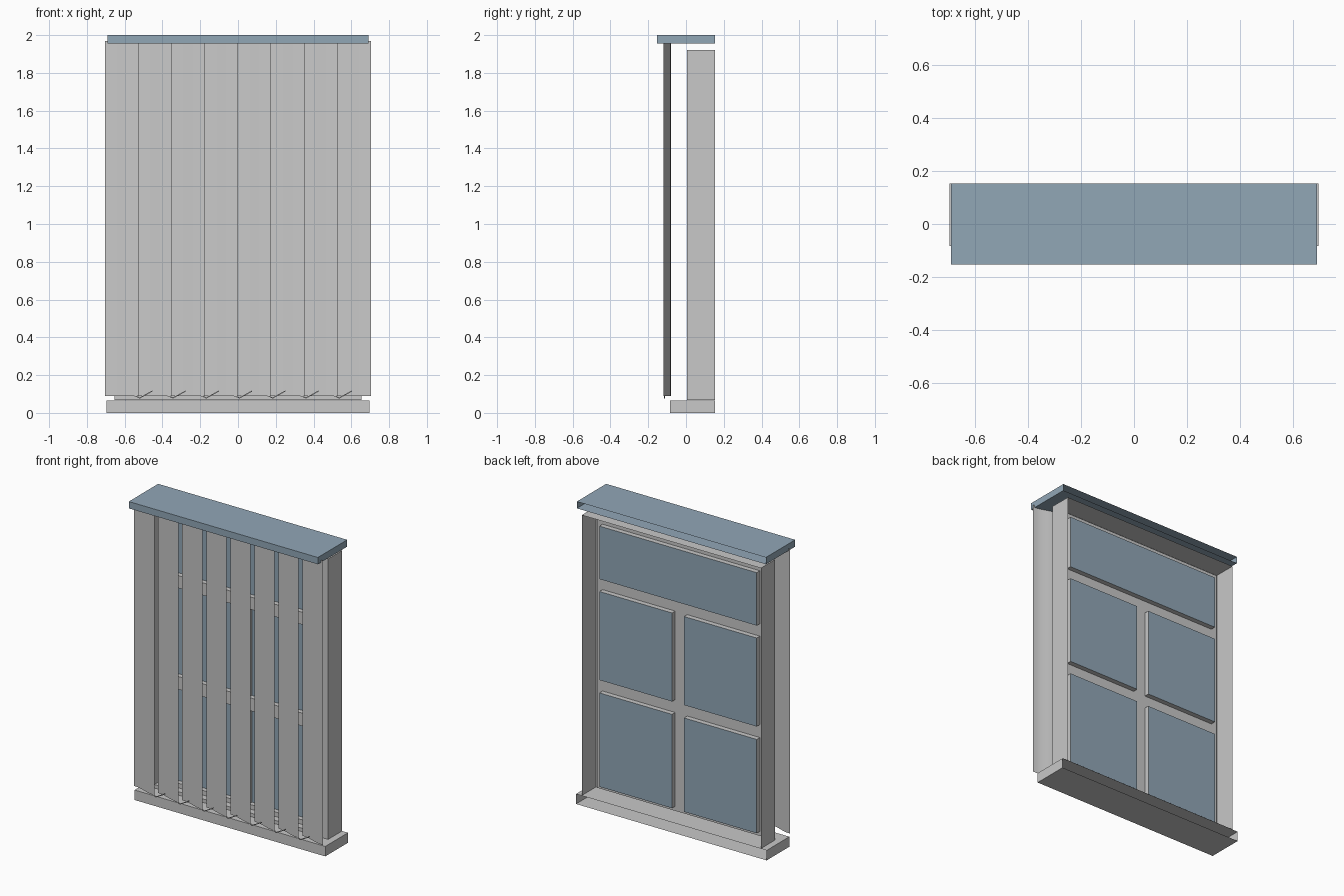
import bpy, bmesh, math

if "Cube" in bpy.data.objects:
    bpy.data.objects.remove(bpy.data.objects["Cube"])


def material(name, rgb):
    m = bpy.data.materials.new(name)
    m.diffuse_color = (*rgb, 1)
    m.use_nodes = True
    m.node_tree.nodes["Principled BSDF"].inputs["Base Color"].default_value = m.diffuse_color
    return m


GREY = material("light_grey", (0.58, 0.58, 0.58))
BLUE = material("dusty_blue", (0.285, 0.385, 0.47))


def finish(name, bm, mat):
    bmesh.ops.remove_doubles(bm, verts=bm.verts, dist=1e-5)
    me = bpy.data.meshes.new(name)
    bm.to_mesh(me)
    bm.free()
    me.materials.append(mat)
    ob = bpy.data.objects.new(name, me)
    bpy.context.collection.objects.link(ob)
    return ob


def quad(bm, *pts):
    bm.faces.new([bm.verts.new(p) for p in pts])


def panel(bm, x0, x1, z0, z1, y):
    """Flat face looking towards -y."""
    quad(bm, (x0, y, z0), (x1, y, z0), (x1, y, z1), (x0, y, z1))


def walls(bm, x0, x1, z0, z1, y0, y1):
    """Four side walls of a box, outward facing, open at front and back."""
    c = [(x0, z0), (x1, z0), (x1, z1), (x0, z1)]
    for (ax, az), (bx, bz) in zip(c, c[1:] + c[:1]):
        quad(bm, (ax, y0, az), (ax, y1, az), (bx, y1, bz), (bx, y0, bz))


def open_back_box(name, x, z0, z1, y0, y1, mat):
    bm = bmesh.new()
    walls(bm, -x, x, z0, z1, y0, y1)
    panel(bm, -x, x, z0, z1, y0)
    return finish(name, bm, mat)


# Head rail and sill, both open against the wall
open_back_box("head_rail", 0.691, 1.955, 2.0, -0.153, 0.153, BLUE)
open_back_box("window_sill", 0.697, 0.0, 0.066, -0.084, 0.153, GREY)

# Outer window frame with a front border
FX, FZ0, FZ1 = 0.655, 0.067, 1.92
SX, SZ0, SZ1 = 0.615, 0.09, 1.885
FRONT, SASH, GLASS, BACK = 0.005, 0.05, 0.083, 0.153
bm = bmesh.new()
walls(bm, -FX, FX, FZ0, FZ1, FRONT, BACK)
panel(bm, -FX, -SX, FZ0, FZ1, FRONT)
panel(bm, SX, FX, FZ0, FZ1, FRONT)
panel(bm, -SX, SX, FZ0, SZ0, FRONT)
panel(bm, -SX, SX, SZ1, FZ1, FRONT)
walls(bm, -SX, SX, SZ0, SZ1, FRONT, SASH)
finish("window_frame", bm, GREY)

# Sash bars: a grid with the pane cells pushed back to the glass
PX, MX = 0.575, 0.044
xs = [-SX, -PX, -MX, MX, PX, SX]
zs = [SZ0, 0.12, 0.74, 0.825, 1.41, 1.492, 1.842, SZ1]
bars, glass = bmesh.new(), bmesh.new()
for j in range(len(zs) - 1):
    z0, z1 = zs[j], zs[j + 1]
    top_row = j == 5
    for i in range(5):
        is_pane = j % 2 == 1 and (i in (1, 3) or (top_row and i == 2))
        if not is_pane:
            panel(bars, xs[i], xs[i + 1], z0, z1, SASH)
    if j % 2 == 1:
        spans = [(-PX, PX)] if top_row else [(-PX, -MX), (MX, PX)]
        for x0, x1 in spans:
            walls(bars, x0, x1, z0, z1, SASH, GLASS)
            panel(glass, x0, x1, z0, z1, GLASS)
finish("sash_bars", bars, GREY)
finish("glass_panes", glass, BLUE)

# Vertical blind slats: thin gently curved sheets, turned a little
PITCH, COUNT = 0.176, 8
LEFT = -PITCH * COUNT / 2
for n in range(COUNT):
    bm = bmesh.new()
    steps = 6
    pts = [(LEFT + PITCH * (n + k / steps),
            -0.1 + 0.02 * math.cos(math.pi * k / steps)) for k in range(steps + 1)]
    for (ax, ay), (bx, by) in zip(pts, pts[1:]):
        quad(bm, (ax, ay, 0.09), (bx, by, 0.09), (bx, by, 1.97), (ax, ay, 1.97))
    ob = finish(f"blind_slat_{n + 1}", bm, GREY)
    for p in ob.data.polygons:
        p.use_smooth = True

# Small hooked links joining neighbouring slats at the bottom
for n in range(1, COUNT):
    x = LEFT + PITCH * n
    bm = bmesh.new()
    path = [(x - 0.02, 0.088), (x + 0.008, 0.076), (x + 0.075, 0.113)]
    for (ax, az), (bx, bz) in zip(path, path[1:]):
        for y in (-0.116, -0.110):
            quad(bm, (ax, y, az), (bx, y, bz), (bx, y, bz + 0.006), (ax, y, az + 0.006))
        for h in (0, 0.006):
            quad(bm, (ax, -0.116, az + h), (bx, -0.116, bz + h),
                 (bx, -0.110, bz + h), (ax, -0.110, az + h))
    finish(f"slat_link_{n}", bm, GREY)
